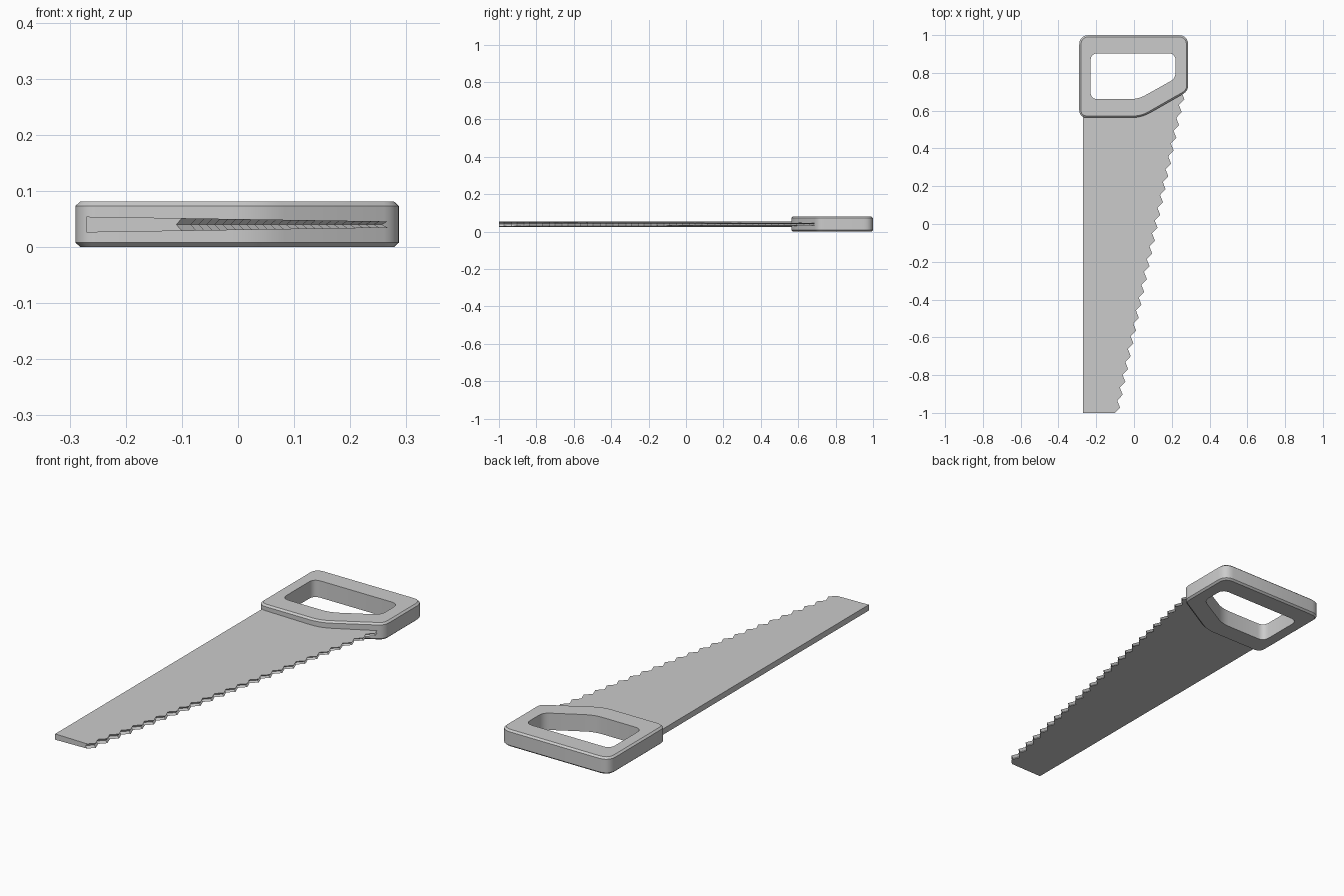
import bpy, bmesh
from mathutils import Vector

if "Cube" in bpy.data.objects:
    bpy.data.objects.remove(bpy.data.objects["Cube"])


def finish(bm, name, angle=0.6):
    bmesh.ops.recalc_face_normals(bm, faces=bm.faces)
    mesh = bpy.data.meshes.new(name)
    bm.to_mesh(mesh)
    bm.free()
    obj = bpy.data.objects.new(name, mesh)
    bpy.context.collection.objects.link(obj)
    bpy.ops.object.select_all(action='DESELECT')
    obj.select_set(True)
    bpy.context.view_layer.objects.active = obj
    bpy.ops.object.shade_smooth_by_angle(angle=angle)
    return obj


def bridge(bm, a, b):
    for i in range(len(a)):
        j = (i + 1) % len(a)
        bm.faces.new((a[i], a[j], b[j], b[i]))


def rounded(corners, inset=0.0, steps=5):
    """Counter-clockwise convex outline (x, y, corner length), inset and rounded."""
    n = len(corners)
    pts = [Vector(c[:2]) for c in corners]
    moved = []
    for i in range(n):
        d0 = (pts[i] - pts[i - 1]).normalized()
        d1 = (pts[(i + 1) % n] - pts[i]).normalized()
        n0, n1 = Vector((-d0.y, d0.x)), Vector((-d1.y, d1.x))
        moved.append(pts[i] + (n0 + n1) * inset / (1 + n0.dot(n1)))
    out = []
    for i, p in enumerate(moved):
        r = max(corners[i][2] - inset, 0.005)
        a = p + (moved[i - 1] - p).normalized() * r
        b = p + (moved[(i + 1) % n] - p).normalized() * r
        mid = p.lerp((a + b) / 2, 0.08)
        for k in range(steps + 1):
            t = k / steps
            out.append(a * (1 - t) ** 2 + mid * 2 * t * (1 - t) + b * t * t)
    return out


# Handle: chamfered closed grip with a finger opening
outer = [(-0.29, 0.563, 0.04), (0.04, 0.563, 0.05), (0.287, 0.704, 0.03),
         (0.287, 1.0, 0.05), (-0.29, 1.0, 0.05)]
hole = [(-0.23, 0.661, 0.035), (0.023, 0.661, 0.04), (0.22, 0.771, 0.03),
        (0.22, 0.903, 0.035), (-0.23, 0.903, 0.035)]
bm = bmesh.new()
rings = []
for outline, inset, z in ((outer, 0.009, 0), (outer, 0, 0.008), (outer, 0, 0.073),
                          (outer, 0.009, 0.081), (hole, 0, 0.081), (hole, 0, 0)):
    rings.append([bm.verts.new((p.x, p.y, z)) for p in rounded(outline, inset)])
for i in range(len(rings)):
    bridge(bm, rings[i], rings[(i + 1) % len(rings)])
finish(bm, "handle", 0.5)

# Blade: tapers in thickness toward a grooved row of saw teeth
outline = [(-0.27, -1.0, 0), (-0.10, -1.0, 1)]
for k in range(25):
    x, y = -0.074 + 0.0142 * k, -0.972 + 0.068 * k
    outline += [(x, y, 1), (x - 0.015, y + 0.038, 1)]
outline += [(0.25, 0.72, 0), (0.03, 0.59, 0), (-0.27, 0.59, 0)]
bm = bmesh.new()
levels = []
for side in (-1, 0, 1):
    ring = []
    for x, y, tooth in outline:
        half = 0.014 - 0.0155 * (x + 0.27)
        groove = 0.01 if tooth and side == 0 else 0
        ring.append(bm.verts.new((x - groove, y, 0.04 + side * half)))
    levels.append(ring)
bridge(bm, levels[0], levels[1])
bridge(bm, levels[1], levels[2])
bm.faces.new(levels[0])
bm.faces.new(levels[2])
finish(bm, "blade", 0.2)
